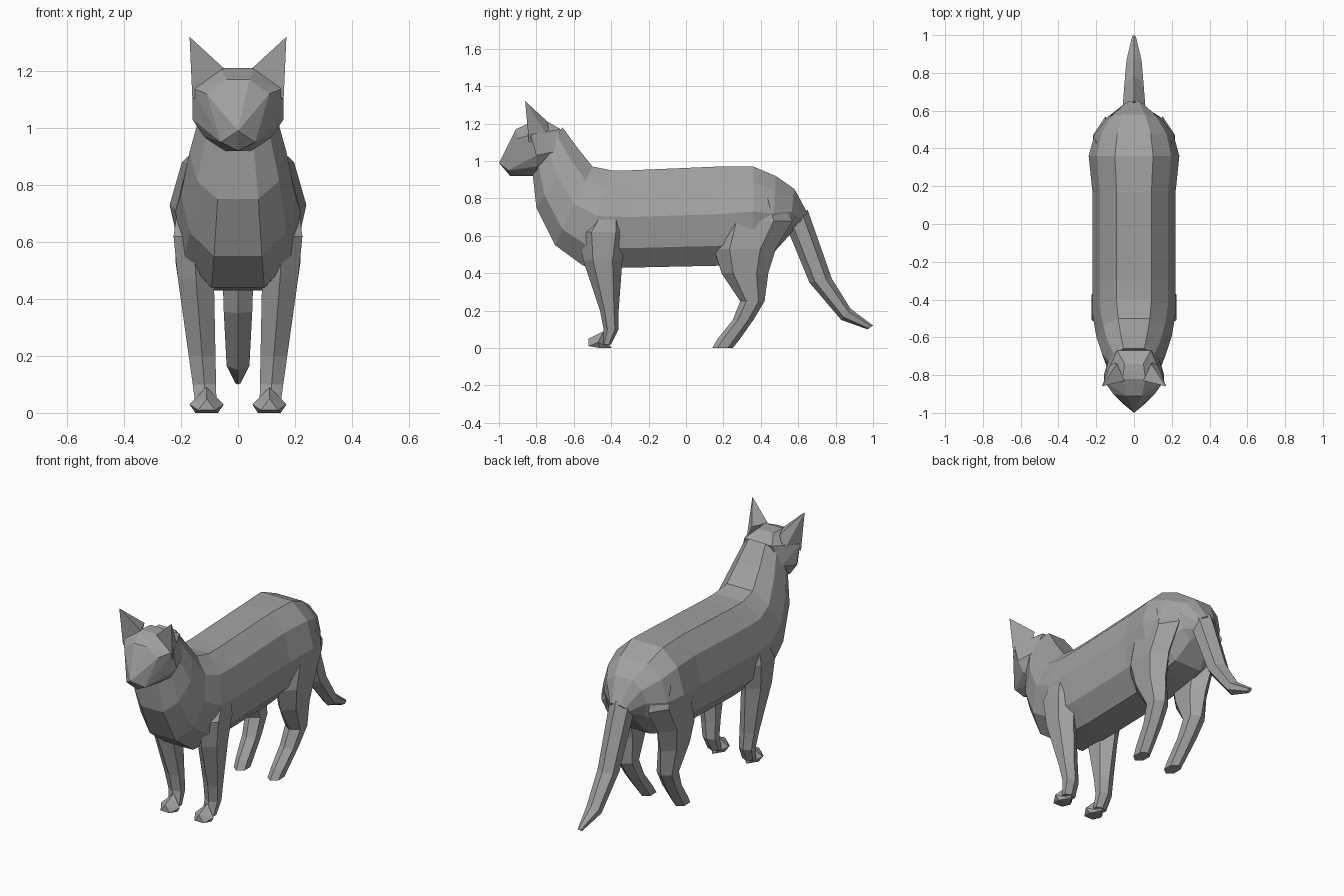
import bpy, bmesh

cube = bpy.data.objects.get("Cube")
if cube:
    bpy.data.objects.remove(cube, do_unlink=True)

shade = (.36, .36, .36, 1)
fur = bpy.data.materials.new("grey_fur")
fur.use_nodes = True
fur.diffuse_color = shade
fur.node_tree.nodes["Principled BSDF"].inputs["Base Color"].default_value = shade


def finish(name, bm):
    """Turn a mesh into a flat shaded object with the fur material."""
    bmesh.ops.recalc_face_normals(bm, faces=bm.faces)
    mesh = bpy.data.meshes.new(name)
    bm.to_mesh(mesh)
    bm.free()
    mesh.materials.append(fur)
    part = bpy.data.objects.new(name, mesh)
    bpy.context.collection.objects.link(part)


def loft(name, half_section, rings):
    """Skin rings, each given as two opposite edges (y, z), half width and centre x."""
    mirrored = [(-across, along) for across, along in reversed(half_section) if across]
    section = half_section + mirrored
    bm = bmesh.new()
    loops = []
    for (start_y, start_z), (end_y, end_z), width, centre in rings:
        loops.append([
            bm.verts.new((centre + across * width,
                          start_y + (end_y - start_y) * along,
                          start_z + (end_z - start_z) * along))
            for across, along in section])
    for lower, upper in zip(loops, loops[1:]):
        for i in range(len(section)):
            bm.faces.new((lower[i - 1], lower[i], upper[i], upper[i - 1]))
    bm.faces.new(loops[0])
    bm.faces.new(loops[-1])
    finish(name, bm)


def hull(name, points):
    """Faceted convex solid around a few points."""
    bm = bmesh.new()
    for point in points:
        bm.verts.new(point)
    bmesh.ops.convex_hull(bm, input=bm.verts[:])
    loose = [vert for vert in bm.verts if not vert.link_faces]
    bmesh.ops.delete(bm, geom=loose, context="VERTS")
    finish(name, bm)


def mirror(points, sides):
    """Copy points to the given sides, keeping those on the middle plane single."""
    return [(side * x, y, z) for x, y, z in points for side in sides
            if x or side == sides[0]]


def leg(name, side, outline):
    """Leg from heights with front and back edges; it leans out and thickens upwards."""
    rings = []
    for z, front, back in outline:
        spread = min(z, 1.2 - z)
        centre = side * (.11 + .08 * spread)
        rings.append(((front, z), (back, z), .035 + .06 * spread, centre))
    loft(name, limb_section, rings)


trunk_section = [(.42, 0), (.82, .18), (1, .48), (.85, .8), (.42, 1)]
limb_section = [(0, 0), (1, .25), (1, .75), (0, 1)]

# Neck, chest, barrel and rump: back edge, belly edge, half width
trunk = [
    ((-.66, 1.18), (-.82, .93), .13),
    ((-.58, 1.07), (-.8, .75), .17),
    ((-.5, .97), (-.7, .55), .2),
    ((-.4, .95), (-.55, .44), .22),
    ((-.3, .95), (-.3, .43), .22),
    ((.17, .97), (.17, .44), .22),
    ((.36, .97), (.36, .47), .24),
    ((.48, .92), (.46, .5), .21),
    ((.58, .85), (.55, .6), .14),
    ((.65, .72), (.58, .64), .06),
]
loft("body", trunk_section, [(*ring, 0) for ring in trunk])

# Tail: upper edge, lower edge, half width
tail = [
    ((.65, .74), (.54, .64), .06),
    ((.78, .37), (.66, .35), .05),
    ((.88, .21), (.83, .15), .04),
    ((1, .12), (.97, .1), .01),
]
loft("tail", limb_section, [(*ring, 0) for ring in tail])

# Head with wedge muzzle, brow, cheeks and nape
head = [
    (0, -1, .99), (.06, -.95, .95), (0, -.94, .92),
    (.04, -.91, 1.17), (.11, -.9, 1.12), (.06, -.82, 1.21),
    (.16, -.83, 1.14), (.16, -.8, 1.03), (.12, -.8, .97), (.05, -.8, .92),
    (.05, -.74, 1.21), (.09, -.67, 1.17), (.13, -.7, 1.05),
]
hull("head", mirror(head, (1, -1)))

# Ear: inner root, outer root, back roots, tip
ear = [(.05, -.83, 1.21), (.16, -.84, 1.1), (.12, -.73, 1.12),
       (.09, -.74, 1.21), (.17, -.86, 1.32)]

# Front paw: toes, knuckle, wide middle, heel
paw = [(.11, -.52, .05), (.08, -.52, .01), (.14, -.52, .01),
       (.11, -.44, .09), (.05, -.47, .03), (.17, -.47, .03),
       (.07, -.46, 0), (.15, -.46, 0), (.11, -.4, 0)]

# Leg outlines: height, front edge, back edge
front_leg = [(.74, -.47, -.34), (.62, -.57, -.31), (.47, -.55, -.34),
             (.2, -.46, -.36), (.1, -.44, -.36), (.02, -.45, -.4)]
hind_leg = [(.8, .24, .5), (.68, .17, .57), (.53, .15, .48), (.4, .19, .44),
            (.25, .29, .42), (.15, .25, .36), (.05, .17, .29), (0, .14, .25)]

for label, side in (("left", 1), ("right", -1)):
    hull(label + "_ear", mirror(ear, (side,)))
    hull(label + "_front_paw", mirror(paw, (side,)))
    leg(label + "_front_leg", side, front_leg)
    leg(label + "_hind_leg", side, hind_leg)
